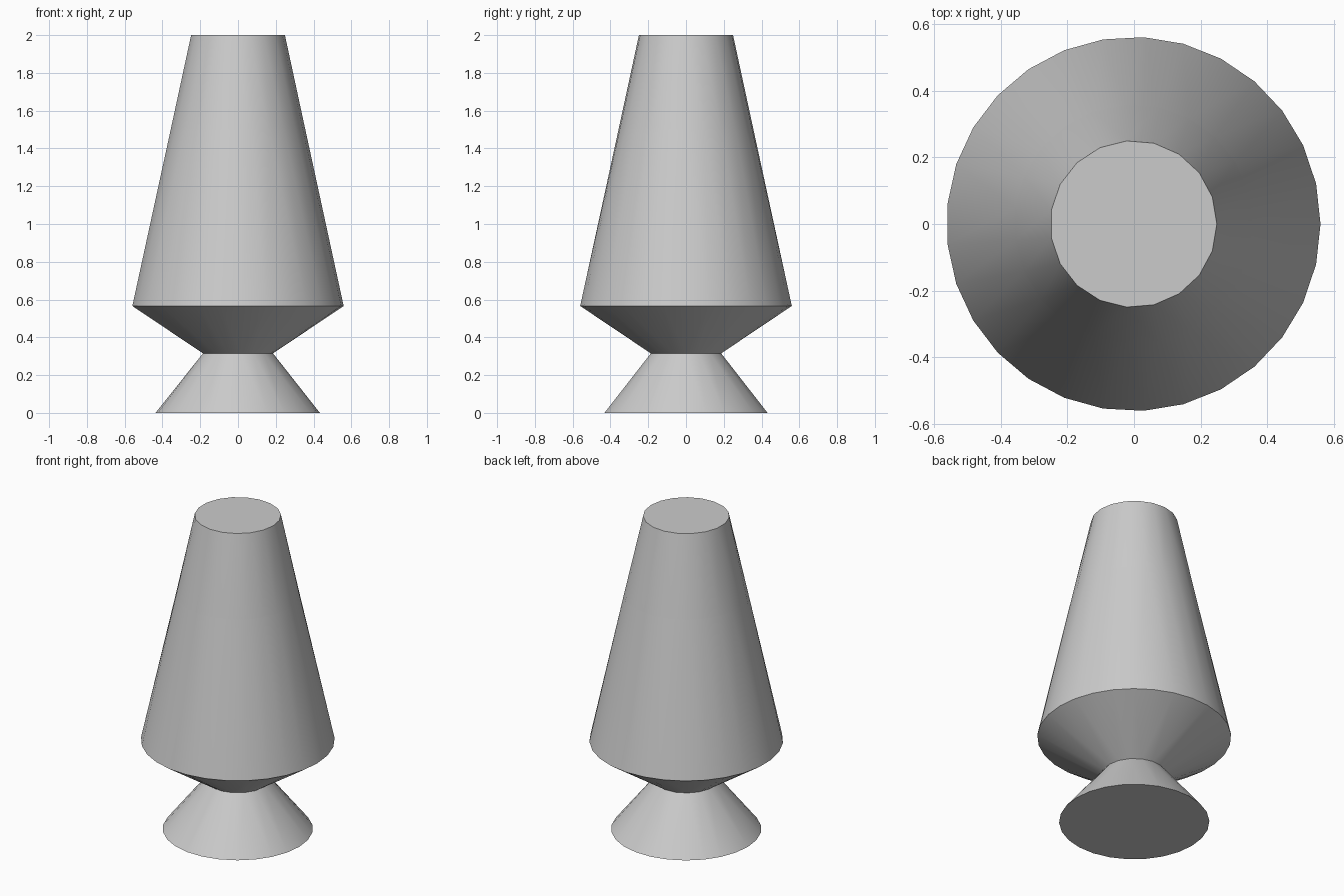
import bpy, bmesh, math

cube = bpy.data.objects.get("Cube")
if cube:
    bpy.data.objects.remove(cube, do_unlink=True)

grey = bpy.data.materials.new("light_grey")
grey.use_nodes = True
grey.diffuse_color = (0.6, 0.6, 0.6, 1)
grey.node_tree.nodes["Principled BSDF"].inputs["Base Color"].default_value = (0.6, 0.6, 0.6, 1)

SHIFT = -0.0016  # centres the odd-sided rim


def ring(bm, radius, z, sides):
    step = math.tau / sides
    return [bm.verts.new((radius * math.cos(i * step) + SHIFT, radius * math.sin(i * step), z))
            for i in range(sides)]


def frustum(name, low, high, cap_low=False, cap_high=False):
    """Tapered drum whose two rims may have different numbers of sides."""
    bm = bmesh.new()
    a, b = ring(bm, *low), ring(bm, *high)
    n, m = len(a), len(b)
    i = j = 0
    # Zip the rims together, always advancing the rim that lags behind
    while i < n or j < m:
        if j == m or (i < n and (i + 0.5) * m <= (j + 0.5) * n):
            bm.faces.new((a[i % n], a[(i + 1) % n], b[j % m]))
            i += 1
        else:
            bm.faces.new((a[i % n], b[(j + 1) % m], b[j % m]))
            j += 1
    if cap_low:
        bm.faces.new(a[::-1])
    if cap_high:
        bm.faces.new(b)
    mesh = bpy.data.meshes.new(name)
    bm.to_mesh(mesh)
    bm.free()
    mesh.materials.append(grey)
    obj = bpy.data.objects.new(name, mesh)
    bpy.context.collection.objects.link(obj)
    bpy.ops.object.select_all(action='DESELECT')
    obj.select_set(True)
    bpy.context.view_layer.objects.active = obj
    bpy.ops.object.shade_smooth_by_angle(angle=math.radians(30))


# Rims: radius, height, sides
foot = (0.435, 0, 26)
neck = (0.187, 0.315, 17)
shoulder = (0.561, 0.566, 29)
seam = (0.358, 1.5, 23)
tip = (0.25, 2, 19)

frustum("flared_base", foot, neck, cap_low=True)
frustum("lower_cup", neck, shoulder)
frustum("tapered_body", shoulder, seam)
frustum("top_cap", seam, tip, cap_high=True)
